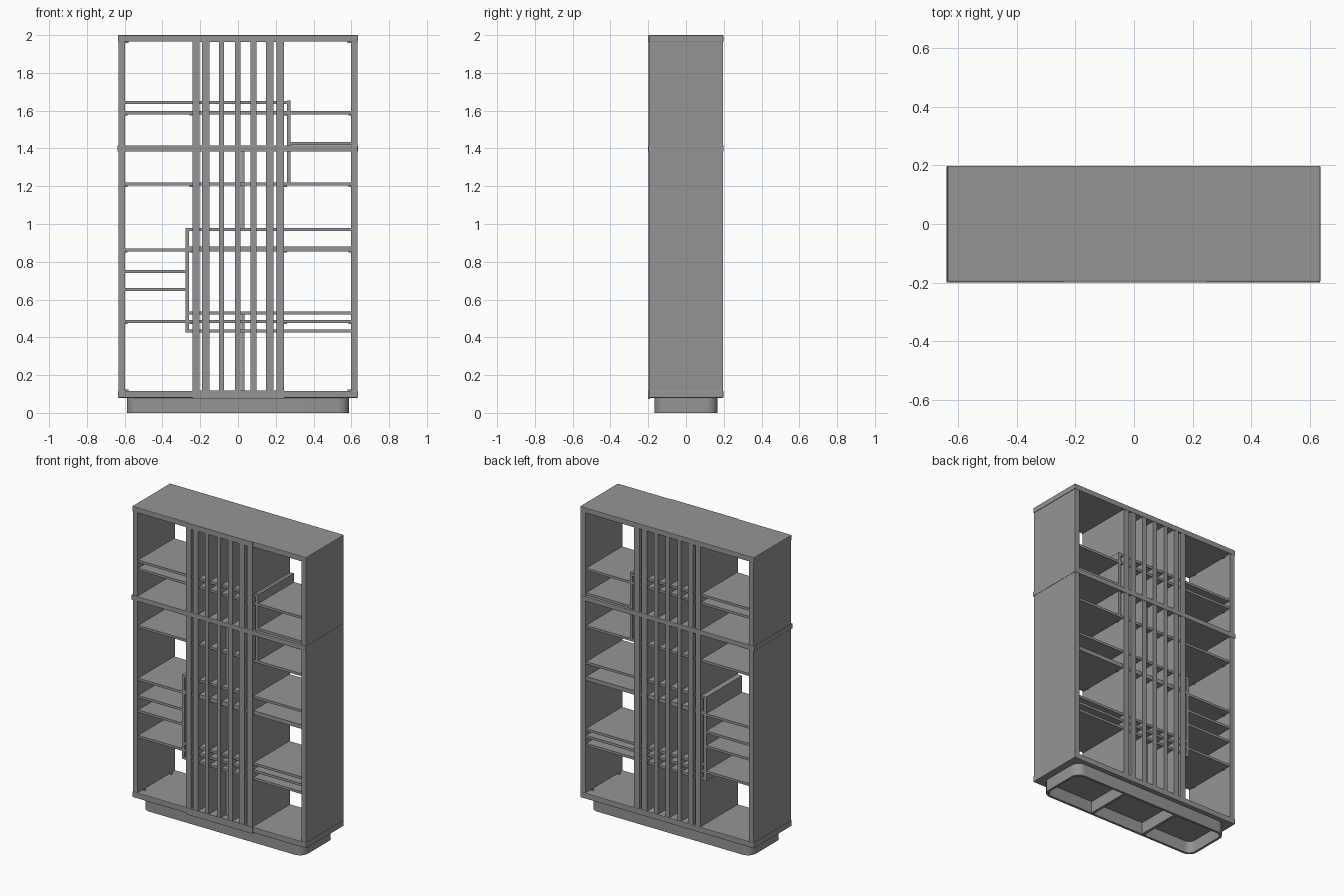
import bpy, bmesh
from math import pi, cos, sin

if "Cube" in bpy.data.objects:
    bpy.data.objects.remove(bpy.data.objects["Cube"])

dark = bpy.data.materials.new("dark_grey")
dark.diffuse_color = (0.3, 0.3, 0.3, 1)
dark.use_nodes = True
dark.node_tree.nodes["Principled BSDF"].inputs["Base Color"].default_value = dark.diffuse_color


def finish(name, bm, bevel=0.0):
    bmesh.ops.recalc_face_normals(bm, faces=bm.faces)
    me = bpy.data.meshes.new(name)
    bm.to_mesh(me)
    bm.free()
    me.materials.append(dark)
    ob = bpy.data.objects.new(name, me)
    bpy.context.collection.objects.link(ob)
    if bevel:
        m = ob.modifiers.new("soft_edges", 'BEVEL')
        m.width = bevel
        m.segments = 2
    return ob


def box(name, x0, x1, y0, y1, z0, z1, bevel=0.0):
    bm = bmesh.new()
    bmesh.ops.create_cube(bm, size=1)
    for v in bm.verts:
        v.co = ((x0 + x1) / 2 + v.co.x * (x1 - x0),
                (y0 + y1) / 2 + v.co.y * (y1 - y0),
                (z0 + z1) / 2 + v.co.z * (z1 - z0))
    return finish(name, bm, bevel)


def rounded_outline(hx, hy, r, seg=8):
    pts = []
    for k, (sx, sy) in enumerate([(1, 1), (-1, 1), (-1, -1), (1, -1)]):
        for i in range(seg + 1):
            a = (k + i / seg) * pi / 2
            pts.append((sx * (hx - r) + r * cos(a), sy * (hy - r) + r * sin(a)))
    return pts


# Plinth: hollow rounded ring with two cross dividers
bm = bmesh.new()
outer, inner = rounded_outline(0.588, 0.167, 0.06), rounded_outline(0.572, 0.151, 0.044)
rings = [[bm.verts.new((x, y, z)) for x, y in pts]
         for pts, z in [(outer, 0), (outer, 0.08), (inner, 0.08), (inner, 0)]]
n = len(outer)
for a in range(4):
    p, q = rings[a], rings[(a + 1) % 4]
    for i in range(n):
        bm.faces.new((p[i], p[(i + 1) % n], q[(i + 1) % n], q[i]))
plinth = finish("plinth", bm)
bpy.context.view_layer.objects.active = plinth
plinth.select_set(True)
bpy.ops.object.shade_smooth_by_angle()
for s in (-1, 1):
    box("plinth_divider", s * 0.2 - 0.009, s * 0.2 + 0.009, -0.152, 0.152, 0.002, 0.08)

# Carcass: bottom, middle and top boards, side panels
box("bottom_board", -0.635, 0.635, -0.196, 0.198, 0.08, 0.117, 0.003)
box("middle_board", -0.638, 0.634, -0.2, 0.198, 1.383, 1.415, 0.002)
box("top_board", -0.635, 0.635, -0.196, 0.198, 1.965, 2.0, 0.003)
for s in (-1, 1):
    a, b = sorted((s * 0.598, s * 0.632))
    box("side_panel", a, b, -0.194, 0.196, 0.115, 1.967)

# Slightly proud centre facings on top and bottom boards
for z0, z1 in ((0.074, 0.118), (1.964, 1.999)):
    box("centre_facing", -0.24, 0.245, -0.2, -0.19, z0, z1)

# Full-depth vertical slats
for x0, x1 in ((-0.242, -0.205), (-0.19, -0.152), (-0.101, -0.075), (-0.016, 0.012),
               (0.067, 0.097), (0.147, 0.187), (0.204, 0.244)):
    box("slat", x0, x1, -0.198, 0.196, 0.115, 1.967)

# Thin uprights behind the centre slat
for z0, z1 in ((0.115, 0.53), (0.98, 1.385)):
    box("rear_upright", 0.018, 0.035, -0.15, 0.15, z0, z1)

# Shelves: x start, x end, centre height
for x0, x1, z in ((-0.6, 0.26, 1.643), (-0.6, 0.6, 1.589), (0.277, 0.6, 1.427),
                  (-0.6, 0.6, 1.211), (-0.262, 0.6, 0.972), (-0.6, 0.6, 0.863),
                  (-0.262, 0.6, 0.874), (-0.6, -0.278, 0.749), (-0.6, -0.278, 0.653),
                  (-0.262, 0.6, 0.53), (-0.6, 0.6, 0.485), (-0.262, 0.6, 0.433)):
    box("shelf", x0, x1, -0.187, 0.187, z - 0.008, z + 0.008)

# Vertical panels closing the two loops
box("upper_loop_panel", 0.259, 0.278, -0.187, 0.187, 1.203, 1.655)
box("lower_loop_panel", -0.279, -0.26, -0.187, 0.187, 0.425, 0.98)

# Shelf pins under the main shelves, at the sides and the outer slats
for z in (1.581, 1.203, 0.855, 0.477):
    for x in (-0.592, -0.249, 0.251, 0.592):
        for y in (-0.14, 0.14):
            box("shelf_pin", x - 0.008, x + 0.008, y - 0.005, y + 0.005, z - 0.006, z)

# Corner blocks joining side panels to bottom and top boards
for z in (0.116, 1.959):
    for x in (-0.59, 0.59):
        for y in (-0.14, 0.14):
            box("corner_block", x - 0.01, x + 0.01, y - 0.008, y + 0.008, z, z + 0.007)
